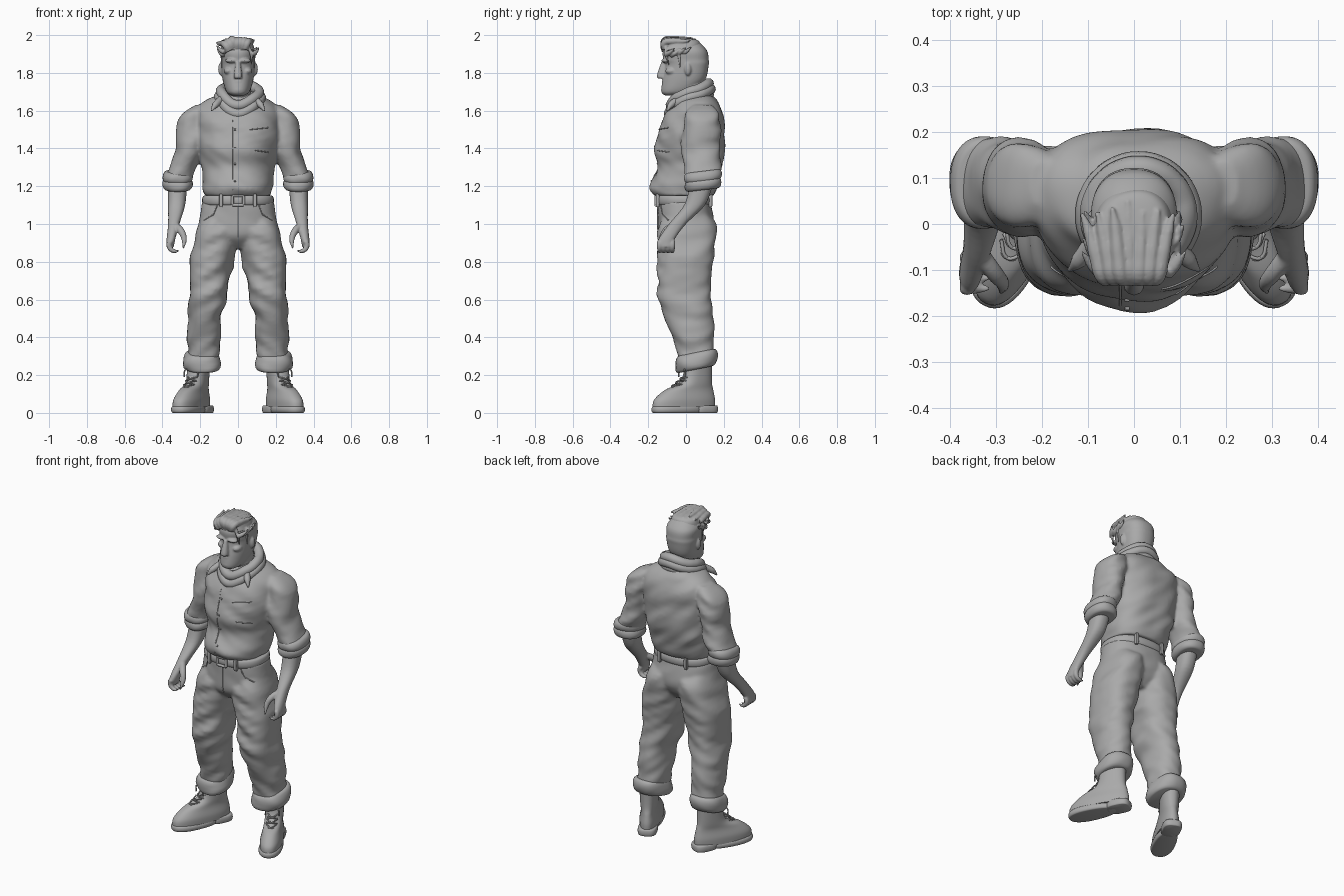
import bpy, bmesh, math, random
from math import sin, cos, tau
from mathutils import Vector, noise

if "Cube" in bpy.data.objects:
    bpy.data.objects.remove(bpy.data.objects["Cube"])
random.seed(4)

clay = bpy.data.materials.new("clay grey")
clay.use_nodes = True
shade = (.4, .4, .4, 1)
clay.diffuse_color = shade
clay.node_tree.nodes["Principled BSDF"].inputs["Base Color"].default_value = shade


def finish(name, mesh, mirror=False):
    mesh.materials.clear()
    mesh.materials.append(clay)
    mesh.shade_smooth()
    mesh.set_sharp_from_angle(angle=math.radians(50))
    part = bpy.data.objects.new(name, mesh)
    bpy.context.collection.objects.link(part)
    if mirror:
        part.modifiers.new("Mirror", 'MIRROR').use_mirror_merge = False
    return part


def fuse(name, parts, voxel, rounds):
    """Blend overlapping parts into one continuous surface."""
    graph = bpy.context.evaluated_depsgraph_get()
    graph.update()
    joined = bmesh.new()
    for part in parts:
        piece = bpy.data.meshes.new_from_object(part.evaluated_get(graph))
        joined.from_mesh(piece)
        bpy.data.meshes.remove(piece)
    for part in parts:
        bpy.data.objects.remove(part)
    mesh = bpy.data.meshes.new(name)
    joined.to_mesh(mesh)
    joined.free()
    body = finish(name, mesh)
    remesh = body.modifiers.new("Blend", 'REMESH')
    remesh.mode, remesh.voxel_size, remesh.use_smooth_shade = 'VOXEL', voxel, True
    soften = body.modifiers.new("Soften", 'SMOOTH')
    soften.factor, soften.iterations = .5, rounds
    return body


def spline(before, start, end, after, t):
    values = []
    for p, q, r, s in zip(before, start, end, after):
        leave, arrive = (r - p) / 2, (s - q) / 2
        gap = r - q
        values.append(q + t * (leave + t * (3 * gap - 2 * leave - arrive
                                            + t * (leave + arrive - 2 * gap))))
    return values


def loft(name, rows, power=2.3, taper=0, tilt=0, fold=0, mirror=False, place=None,
         steps=6, sides=48):
    """Skin level rings; each row is height, half width, front, back and x centre."""
    rows = [(*row, 0)[:5] for row in rows]
    rings = []
    for i, (start, end) in enumerate(zip(rows, rows[1:])):
        before, after = rows[max(i - 1, 0)], rows[min(i + 2, len(rows) - 1)]
        rings += [spline(before, start, end, after, k / steps) for k in range(steps)]
    rings.append(rows[-1])
    verts, faces = [], []
    for z, width, front, back, x in rings:
        middle, depth = (front + back) / 2, (back - front) / 2
        for k in range(sides):
            c, s = cos(tau * k / sides), sin(tau * k / sides)
            u = math.copysign(abs(c) ** (2 / power), c)
            v = math.copysign(abs(s) ** (2 / power), s)
            p = Vector((x + width * u * (1 + taper * v), middle + depth * v, z + tilt * depth * v))
            crease = noise.noise(Vector((p.x * 7, p.y * 7, p.z * 16 + p.x * 9)))
            p += Vector((c, s, 0)) * fold * crease
            verts.append(place(p) if place else p)
    last = len(verts) - sides
    for base in range(0, last, sides):
        for k in range(sides):
            m = (k + 1) % sides
            faces.append((base + k, base + m, base + sides + m, base + sides + k))
    faces += [tuple(range(sides))[::-1], tuple(range(last, last + sides))]
    if rows[0][0] > rows[-1][0]:
        faces = [face[::-1] for face in faces]
    mesh = bpy.data.meshes.new(name)
    mesh.from_pydata(verts, [], faces)
    return finish(name, mesh, mirror)


def band(name, low, high, width, front, back, x=0, inset=.02, **options):
    """A ring of cloth or leather with a rounded edge."""
    rows = []
    for k in range(-4, 5):
        angle = tau * k / 16
        pull = inset * (1 - cos(angle))
        z = (low + high) / 2 + (high - low) / 2 * sin(angle)
        rows.append((z, width - pull, front + pull, back - pull, x))
    return loft(name, rows, steps=1, **options)


def blob(name, centre, size, mirror=False):
    """A soft ellipsoid."""
    x, y, z = centre
    a, b, c = size
    rows = []
    for k in range(-7, 8):
        ring, level = cos(tau * k / 29), sin(tau * k / 29)
        rows.append((z + c * level, a * ring, y - b * ring, y + b * ring, x))
    return loft(name, rows, power=2, steps=1, sides=24, mirror=mirror)


def tube(name, points, radius, tip=False, closed=False, mirror=False):
    """A round rod along a smooth path, optionally ending in a tip."""
    curve = bpy.data.curves.new(name, 'CURVE')
    curve.dimensions, curve.bevel_depth, curve.bevel_resolution = '3D', radius, 3
    curve.use_fill_caps, curve.resolution_u = True, 6
    path = curve.splines.new('BEZIER')
    path.bezier_points.add(len(points) - 1)
    for i, (knot, point) in enumerate(zip(path.bezier_points, points)):
        knot.co = point
        knot.handle_left_type = knot.handle_right_type = 'AUTO'
        along = i / (len(points) - 1)
        knot.radius = math.sqrt(1 - .95 * along * along) if tip else 1
    path.use_cyclic_u = closed
    rod = bpy.data.objects.new(name, curve)
    mesh = bpy.data.meshes.new_from_object(rod)
    bpy.data.objects.remove(rod)
    return finish(name, mesh, mirror)


def seam(name, garment, corners, radius=.003, mirror=False):
    """Raised stitching laid on the front of a garment."""
    bpy.context.view_layer.update()
    path = []
    for start, end in zip(corners, corners[1:]):
        for k in range(7):
            x, z = Vector(start).lerp(Vector(end), k / 6)
            hit, point, _, _ = garment.ray_cast(Vector((x, -1, z)), Vector((0, 1, 0)))
            if hit and point not in path:
                path.append(point)
    return tube(name, path, radius, mirror=mirror)


# shirt and sleeves
torso = loft("torso", [
    (1.69, .09, -.04, .13), (1.64, .19, -.07, .17), (1.56, .23, -.12, .2), (1.4, .21, -.165, .2),
    (1.3, .19, -.15, .19), (1.2, .185, -.19, .165), (1.15, .175, -.17, .14)],
    taper=.14, fold=.014, sides=64)
sleeve = loft("sleeve", [
    (1.63, .04, .03, .14, .19), (1.57, .07, -.01, .18, .23), (1.4, .07, -.02, .19, .26),
    (1.23, .07, 0, .18, .32)], fold=.02, mirror=True)
shirt = fuse("shirt", [torso, sleeve], .009, 5)

# placket, buttons, pocket stitching and collar
seam("placket_edge", shirt, [(-.03, 1.55), (-.03, 1.18)])
for k in range(4):
    height = 1.5 - k / 11
    seam("button", shirt, [(-.02, height), (-.01, height)], .005)
seam("pocket_flap", shirt, [(.06, 1.5), (.16, 1.51)])
seam("pocket_base", shirt, [(.09, 1.39), (.16, 1.38)])
tube("collar_flap", [(.09, -.04, 1.66), (.12, -.08, 1.63), (.14, -.1, 1.6)], .02, tip=True, mirror=True)

# rolled sleeve cuffs
for z in (1.21, 1.25):
    band("rolled_cuff", z - .03, z + .03, .08, -.01, .19, .32, tilt=.12, fold=.008, mirror=True)

# forearms, palms, curled fingers and thumbs
hand = [loft("forearm", [
    (1.2, .05, .02, .14, .32), (1.1, .045, -.01, .1, .325), (1, .03, -.09, 0, .34),
    (.92, .023, -.145, -.06, .355), (.88, .02, -.14, -.07, .36)], mirror=True)]
for i in range(4):
    y = -.14 + i / 44
    arc = [tau * (.1 - k / 9) for k in range(5)]
    hand.append(tube("finger", [(.33 + .035 * cos(a), y, .89 + .035 * sin(a)) for a in arc], .015,
                     tip=True, mirror=True))
hand.append(tube("thumb", [(.33, -.07, .99), (.3, -.11, .96), (.285, -.13, .92), (.29, -.15, .87)],
                 .02, tip=True, mirror=True))
fuse("forearms_and_hands", hand, .005, 3)

# trousers with turned-up cuffs
hips = loft("hips", [
    (1.12, .19, -.15, .13), (1, .205, -.15, .15), (.93, .2, -.14, .13), (.87, .1, -.08, .08)],
    fold=.005)
leg = loft("leg", [
    (1.08, .08, -.1, .1, .1), (.97, .11, -.15, .165, .11), (.8, .115, -.15, .14, .14),
    (.6, .1, -.145, .13, .16), (.5, .09, -.11, .145, .175), (.4, .09, -.065, .145, .175),
    (.27, .085, -.04, .14, .185)], fold=.018, mirror=True)
trousers = fuse("trousers", [hips, leg], .009, 6)
band("trouser_cuff", .23, .32, .1, -.06, .165, .19, tilt=.2, fold=.014, mirror=True)
seam("fly_seam", trousers, [(0, 1.1), (0, .93)])
seam("hip_pocket", trousers, [(.11, 1.1), (.13, 1.05), (.18, 1.02)], mirror=True)

# belt, buckle and loops
band("belt", 1.1, 1.15, .19, -.16, .14, inset=.01)
for x in (-.03, .03):
    tube("buckle_side", [(x, -.16, 1.1), (x, -.16, 1.15)], .008)
for z in (1.1, 1.15):
    tube("buckle_bar", [(-.03, -.16, z), (.03, -.16, z)], .008)
for y in (-.15, .13):
    band("belt_loop", 1.09, 1.16, .01, y - .01, y + .01, .09, inset=.002, power=6, mirror=True)


# boots, turned outward about the ankle
def turn_out(p):
    c, s = cos(.45), sin(.45)
    return Vector((.205 + p[0] * c - p[1] * s, .07 + p[0] * s + p[1] * c, p[2]))


loft("boot", [
    (.03, .06, -.27, .09), (.07, .06, -.26, .09), (.12, .05, -.2, .08), (.17, .05, -.1, .07),
    (.29, .055, -.08, .07)], taper=-.1, place=turn_out, mirror=True)
band("sole", 0, .035, .065, -.275, .02, inset=.01, taper=-.1, place=turn_out, mirror=True)
band("boot_heel", 0, .04, .055, -.04, .1, inset=.006, power=3, place=turn_out, mirror=True)
for i in range(5):
    y, z = -.17 + i / 40, .14 + i / 50
    for side in (-.03, .03):
        cross = [(side, y + .03, z - .01), (0, y + .01, z), (-side, y + .04, z + .01)]
        tube("lace", [turn_out(p) for p in cross], .004, mirror=True)
for side in (-1, 1):
    bow = [(0, -.09, .22), (side * .03, -.1, .23), (side * .04, -.1, .19)]
    tube("lace_bow", [turn_out(p) for p in bow], .004, mirror=True)

# scarf: overlapping rolls, higher behind and dipping at the throat
for i in range(3):
    roll = []
    for k in range(16):
        c, s = cos(tau * k / 16), sin(tau * k / 16)
        reach = .11 - .01 * abs(i - 1)
        dip = (.03 + .015 * i) * max(0, -s) ** 3
        roll.append((reach * c + .01, .02 + reach * s, 1.7 - .03 * i + .04 * s - dip + .005 * sin(5 * k)))
    tube("scarf_roll", roll, .028, closed=True)

# neck, head and face
skull = loft("skull", [
    (1.68, .03, -.11, -.05), (1.7, .06, -.13, .03), (1.76, .08, -.125, .1), (1.84, .09, -.11, .12),
    (1.87, .09, -.12, .12), (1.92, .09, -.12, .11), (1.97, .05, -.07, .06), (1.98, .02, -.04, .03)],
    taper=.1)
face = [
    skull, band("neck", 1.6, 1.78, .07, -.05, .1),
    loft("nose", [(1.77, .01, -.13, -.1), (1.78, .023, -.155, -.1), (1.86, .012, -.13, -.1)], sides=16),
    blob("brow", (.035, -.108, 1.865), (.035, .022, .012), mirror=True),
    blob("cheekbone", (.05, -.075, 1.81), (.025, .035, .02), mirror=True),
    blob("ear", (.09, .01, 1.82), (.015, .018, .035), mirror=True),
    blob("chin", (0, -.11, 1.71), (.035, .022, .02)),
    blob("upper_lip", (0, -.112, 1.755), (.03, .016, .007)),
    blob("lower_lip", (0, -.112, 1.74), (.025, .016, .006))]
fuse("head", face, .005, 3)

# ragged hair swept back and outward from the forehead
hair = [loft("hair_cap", [(1.92, .09, -.12, .08), (1.97, .07, -.11, .06), (1.985, .02, -.07, 0)],
             fold=.014)]
for i in range(-3, 4):
    x = i / 42 - .01
    top = 1.985 - 4 * x * x - random.random() / 80
    reach = random.random() / 25
    hair.append(tube("quiff_lock", [
        (x * .6, -.11, top - .04), (x * .8, -.115, top - .01), (x, -.07, top),
        (x * 1.2, -.02 + reach, top), (x * 1.4, .02 + reach, top + .005)], .019, tip=True))
for side in (-1, 1):
    for i in range(4):
        y, z = -.09 + i / 34, 1.925 - random.random() / 40
        hair.append(tube("side_lock", [
            (side * .07, y - .02, z - .01), (side * .09, y, z),
            (side * (.095 + random.random() / 50), y + .03, z + .025)], .014, tip=True))
hair.append(tube("sideburn", [(.08, -.04, 1.93), (.087, -.03, 1.82)], .012, tip=True, mirror=True))
hair.append(tube("fallen_lock", [(.05, -.105, 1.95), (.07, -.105, 1.9), (.072, -.09, 1.84)], .01, tip=True))
fuse("hair", hair, .004, 2)
